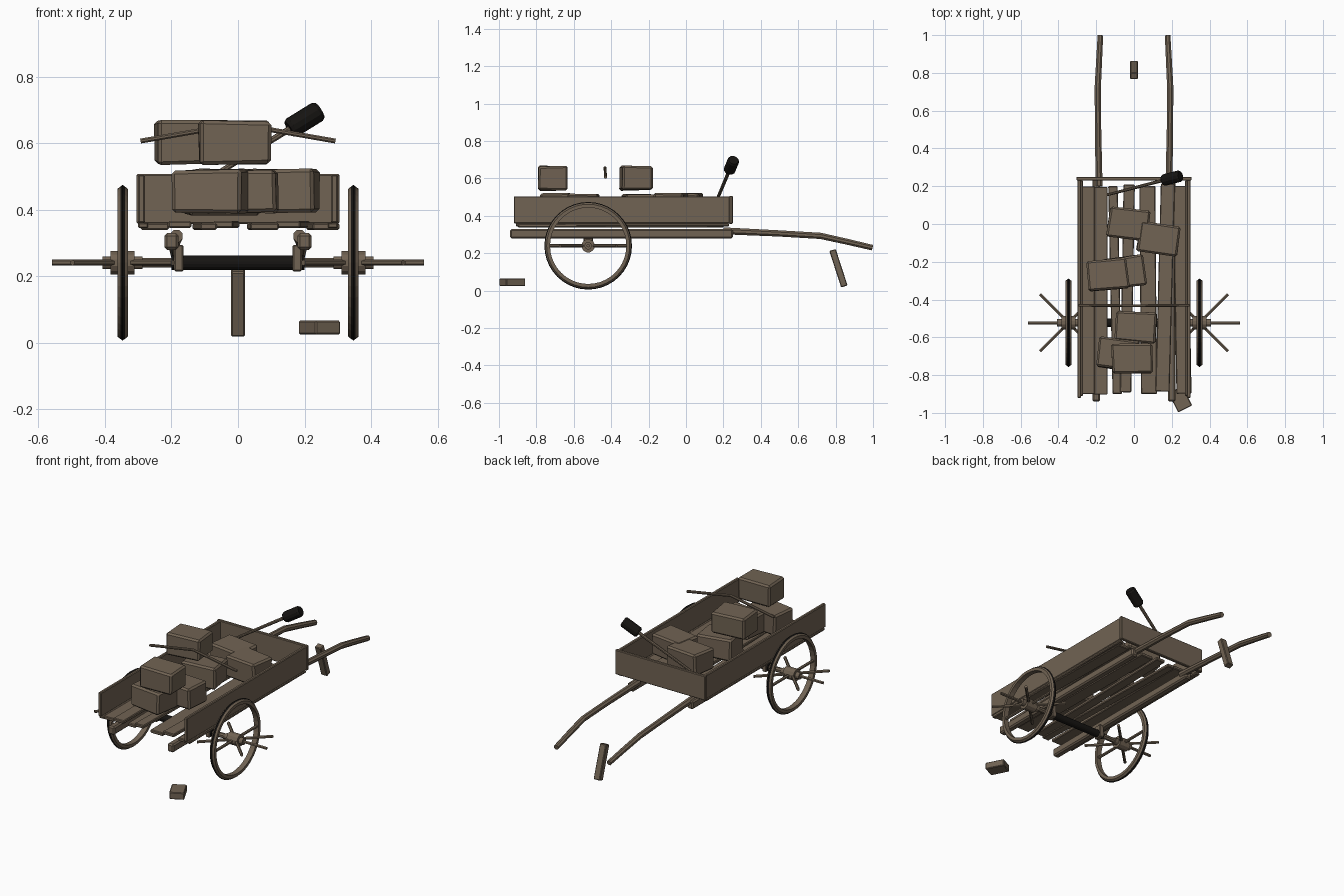
import bpy, bmesh, random
from math import radians, cos, sin, pi
from mathutils import Vector, Matrix

random.seed(4)
if "Cube" in bpy.data.objects:
    bpy.data.objects.remove(bpy.data.objects["Cube"])


def material(name, colour):
    m = bpy.data.materials.new(name)
    m.use_nodes = True
    m.diffuse_color = (*colour, 1)
    bsdf = next(n for n in m.node_tree.nodes if n.type == 'BSDF_PRINCIPLED')
    bsdf.inputs["Base Color"].default_value = (*colour, 1)
    bsdf.inputs["Roughness"].default_value = 0.9
    return m


WOOD = material("weathered brown wood", (0.165, 0.125, 0.087))
DARK = material("charred black", (0.008, 0.007, 0.006))


def finish(name, bm, *mats):
    bmesh.ops.recalc_face_normals(bm, faces=bm.faces)
    mesh = bpy.data.meshes.new(name)
    bm.to_mesh(mesh)
    bm.free()
    for m in mats:
        mesh.materials.append(m)
    ob = bpy.data.objects.new(name, mesh)
    bpy.context.collection.objects.link(ob)
    return ob


def box(name, centre, size, yaw=0, tilt=0, bevel=0.004, wear=0):
    bm = bmesh.new()
    bmesh.ops.create_cube(bm, size=1)
    for v in bm.verts:
        v.co = Vector([c * s + random.uniform(-wear, wear) for c, s in zip(v.co, size)])
    if bevel:
        bmesh.ops.bevel(bm, geom=bm.edges[:], offset=bevel, segments=1, affect='EDGES')
    turn = Matrix.Rotation(radians(yaw), 4, 'Z') @ Matrix.Rotation(radians(tilt), 4, 'X')
    bm.transform(Matrix.Translation(centre) @ turn)
    return finish(name, bm, WOOD)


def rod(name, points, radii, sides=8, mat=WOOD):
    """Sweep a round section along a path."""
    pts = [Vector(p) for p in points]
    bm = bmesh.new()
    rings = []
    for i, p in enumerate(pts):
        d = (pts[min(i + 1, len(pts) - 1)] - pts[max(i - 1, 0)]).normalized()
        u = d.cross(Vector((0, 0, 1))).normalized()
        w = u.cross(d)
        ring = []
        for k in range(sides):
            a = 2 * pi * (k + 0.5) / sides
            ring.append(bm.verts.new(p + radii[i] * (u * cos(a) + w * sin(a))))
        rings.append(ring)
    for r, s in zip(rings, rings[1:]):
        for k in range(sides):
            n = (k + 1) % sides
            bm.faces.new((r[k], r[n], s[n], s[k]))
    bm.faces.new(rings[0])
    bm.faces.new(rings[-1])
    return finish(name, bm, mat)


def rim(name, x, y, z, sides=40):
    """Wheel ring with a dark tyre strip around the tread."""
    profile = [(-0.016, 0.204), (0.016, 0.204), (0.016, 0.222),
               (0.007, 0.229), (0, 0.234), (-0.007, 0.229), (-0.016, 0.222)]
    bm = bmesh.new()
    rings = [[bm.verts.new((x + o, y + r * cos(a), z + r * sin(a))) for o, r in profile]
             for a in [2 * pi * i / sides for i in range(sides)]]
    count = len(profile)
    for i in range(sides):
        p, q = rings[i], rings[(i + 1) % sides]
        for k in range(count):
            n = (k + 1) % count
            f = bm.faces.new((p[k], p[n], q[n], q[k]))
            f.material_index = int(k in (3, 4))
    return finish(name, bm, WOOD, DARK)


# Floor planks: centre x, width, yaw
planks = [(-0.25, 0.085, 0), (-0.175, 0.07, 0), (-0.1, 0.05, 1.2), (-0.035, 0.06, -1),
          (0.075, 0.085, 0.5), (0.165, 0.075, -1.5), (0.255, 0.08, 1)]
for i, (x, w, yaw) in enumerate(planks):
    box(f"floor_plank_{i + 1}", (x, -0.345 + random.uniform(-0.01, 0.01), 0.349 + 0.006 * (i % 2)),
        (w, 1.1, 0.02), yaw)

# Cart body walls
for side, s in (("left", 1), ("right", -1)):
    box(f"{side}_side_board", (s * 0.29, -0.34, 0.432), (0.02, 1.16, 0.145))
    box(f"{side}_floor_rail", (s * 0.285, -0.34, 0.352), (0.03, 1.14, 0.016))
    # Long beams and pulling shafts
    box(f"{side}_beam", (s * 0.2, -0.345, 0.304), (0.042, 1.19, 0.05), bevel=0.008)
    rod(f"{side}_shaft", [(s * 0.185, 0.2, 0.32), (s * 0.19, 0.5, 0.306), (s * 0.192, 0.72, 0.293),
                          (s * 0.185, 0.86, 0.262), (s * 0.178, 0.997, 0.23)],
        [0.02, 0.018, 0.018, 0.017, 0.016])
    # Axle bracket
    box(f"{side}_axle_bracket", (s * 0.178, -0.523, 0.254), (0.028, 0.05, 0.08))
    # Wheel, hub and flat-lying spokes
    x, y, z = s * 0.347, -0.523, 0.24
    rim(f"{side}_wheel_rim", x, y, z)
    rod(f"{side}_hub", [(x - 0.036, y, z), (x + 0.036, y, z)], [0.036] * 2, 12)
    rod(f"{side}_hub_core", [(x - 0.06, y, z), (x + 0.06, y, z)], [0.02] * 2, 12)
    for k in range(8):
        a = k * pi / 4
        tip = (x + 0.213 * cos(a), y + 0.213 * sin(a), z)
        rod(f"{side}_spoke_{k + 1}", [(x, y, z), tip], [0.009] * 2, 6)
box("end_board", (0, 0.24, 0.432), (0.61, 0.02, 0.15))
rod("axle", [(-0.2, -0.523, 0.24), (0.2, -0.523, 0.24)], [0.022] * 2, 16, DARK)
rod("axle_core", [(-0.33, -0.523, 0.24), (0.33, -0.523, 0.24)], [0.015] * 2, 8)

# Crates: x, y, z, yaw
crates = [(-0.03, 0, 0.455, -7), (0.13, -0.08, 0.455, -8), (-0.05, -0.255, 0.45, 8),
          (-0.14, -0.268, 0.602, 6), (0.01, -0.545, 0.455, -4), (-0.085, -0.69, 0.455, -8),
          (-0.01, -0.712, 0.602, 1)]
for i, (x, y, z, yaw) in enumerate(crates):
    box(f"crate_{i + 1}", (x, y, z), (0.215, 0.16, 0.13), yaw, bevel=0.01, wear=0.004)

# Bent bow stick resting across the load
rod("bent_stick", [(-0.293, -0.43, 0.606), (0, -0.433, 0.657), (0.293, -0.43, 0.606)], [0.008] * 3)

# Torch leaning on the end board
foot, top = Vector((-0.14, 0.155, 0.46)), Vector((0.2, 0.243, 0.67))
d = (top - foot).normalized()
rod("torch_handle", [foot, top], [0.008, 0.01])
rod("torch_head", [top - d * 0.055, top - d * 0.045, top + d * 0.045, top + d * 0.055],
    [0.026, 0.032, 0.032, 0.026], 12, DARK)

# Loose blocks
box("prop_block", (0, 0.815, 0.12), (0.042, 0.036, 0.205), tilt=18)
box("ground_block", (0.245, -0.928, 0.045), (0.083, 0.115, 0.042), yaw=27)
